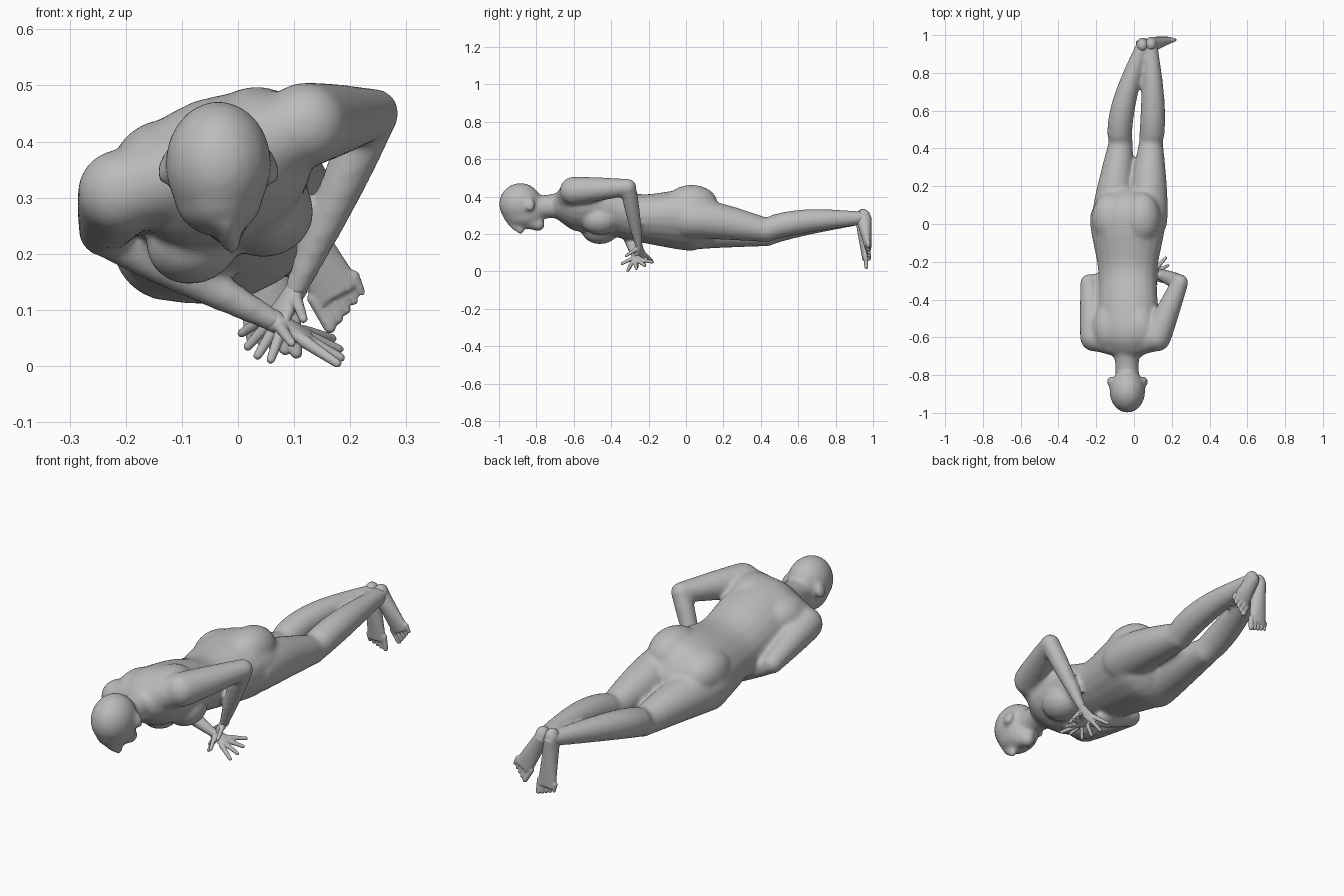
import bpy, bmesh, math
from mathutils import Vector, Matrix

cube = bpy.data.objects.get("Cube")
if cube:
    bpy.data.objects.remove(cube, do_unlink=True)

GREY = (0.5, 0.5, 0.5, 1)
skin = bpy.data.materials.new("plain_grey")
skin.use_nodes = True
skin.diffuse_color = GREY
skin.node_tree.nodes["Principled BSDF"].inputs["Base Color"].default_value = GREY

# The trunk leans to one side, so it has its own across and back directions
ROLL = math.radians(20)
UP = Vector((0, 0, 1))
ALONG = Vector((0, 1, 0))
ACROSS = Vector((math.cos(ROLL), 0, math.sin(ROLL)))
BACK = ACROSS.cross(ALONG)


def loft(bm, rings, up=UP, sides=20):
    """Closed tube through rings of (centre, half width, half depth)."""
    centres = [ring[0] for ring in rings]
    last = len(rings) - 1
    loops = []
    for i, (centre, width, depth) in enumerate(rings):
        tangent = centres[min(i + 1, last)] - centres[max(i - 1, 0)]
        side = tangent.cross(up).normalized()
        top = side.cross(tangent).normalized()
        angles = [math.tau * k / sides for k in range(sides)]
        loops.append([bm.verts.new(centre + side * width * math.cos(a) + top * depth * math.sin(a))
                      for a in angles])
    for a, b in zip(loops, loops[1:]):
        for k in range(sides):
            n = (k + 1) % sides
            bm.faces.new((a[k], a[n], b[n], b[k]))
    bm.faces.new(loops[0])
    bm.faces.new(loops[-1])


def ball(bm, centre, size, tilt=0):
    """Ellipsoid with half sizes, tilted about the body's length."""
    matrix = (Matrix.Translation(centre) @ Matrix.Rotation(-tilt, 4, "Y")
              @ Matrix.Diagonal((*size, 1)))
    bmesh.ops.create_uvsphere(bm, u_segments=20, v_segments=14, radius=1, matrix=matrix)


def limb(bm, start, end, thick, thin, bulge=0, sway=Vector(), up=UP):
    """Tapering round segment with a muscle bulge and rounded ends."""
    rings = []
    steps = 10
    for i in range(steps + 1):
        f = i / steps
        swell = math.sin(math.pi * f ** 0.7)
        radius = thick + (thin - thick) * f + bulge * swell
        rings.append((start.lerp(end, f) + sway * swell, radius, radius))
    loft(bm, rings, up)
    for centre, radius in ((start, thick), (end, thin)):
        ball(bm, centre, (radius, radius, radius))


def smooth_sections(sections, steps=4):
    """Ease between neighbouring sections with a spline."""
    pts = [Vector(s) for s in sections]
    pts = [pts[0], *pts, pts[-1]]
    for a, b, c, d in zip(pts, pts[1:], pts[2:], pts[3:]):
        for i in range(steps):
            f = i / steps
            yield b + ((c - a) * f + (a * 2 - b * 5 + c * 4 - d) * f ** 2
                       + (b * 3 - a - c * 3 + d) * f ** 3) / 2
    yield pts[-1]


def finish(bm, name, voxel, rounds):
    """Fuse overlapping parts into one soft skin."""
    bmesh.ops.recalc_face_normals(bm, faces=bm.faces[:])
    mesh = bpy.data.meshes.new(name)
    bm.to_mesh(mesh)
    bm.free()
    mesh.materials.append(skin)
    part = bpy.data.objects.new(name, mesh)
    bpy.context.collection.objects.link(part)
    fuse = part.modifiers.new("fuse", "REMESH")
    fuse.mode = "VOXEL"
    fuse.voxel_size = voxel
    fuse.use_smooth_shade = True
    soften = part.modifiers.new("soften", "SMOOTH")
    soften.factor = 0.5
    soften.iterations = rounds


def arm(bm, shoulder, elbow, wrist):
    limb(bm, Vector((-0.04, -0.63, 0.36)), shoulder, 0.085, 0.07, up=ALONG)
    limb(bm, shoulder, elbow, 0.076, 0.045, 0.002)
    limb(bm, elbow, wrist, 0.042, 0.021, 0.006, up=ALONG)


def leg(bm, hip, knee, ankle, sway):
    limb(bm, hip, knee, 0.105, 0.064, 0.008, UP * 0.01)
    limb(bm, knee, ankle, 0.062, 0.035, 0.012, sway)


def foot(name, heel, sole, outward):
    """Foot hanging from the heel, with a row of five toes."""
    bm = bmesh.new()
    forward = (sole - heel).normalized()
    across = ALONG.cross(forward).normalized() * -outward
    ball(bm, heel, (0.033, 0.038, 0.048))
    loft(bm, [(heel.lerp(sole, f), 0.032 + 0.013 * f, 0.042 - 0.022 * f)
              for f in (0, 0.25, 0.5, 0.75, 1, 1.1)], ALONG)
    for k in range(5):
        root = sole + across * (k - 2) * 0.02
        limb(bm, root, root + forward * (0.06 - 0.007 * k), 0.012, 0.011 - 0.001 * k, up=ALONG)
    finish(bm, name, 0.004, 3)


def hand(name, wrist, forward, spread):
    """Flat palm with four fanned fingers and a thumb."""
    bm = bmesh.new()
    forward, spread = forward.normalized(), spread.normalized()
    normal = forward.cross(spread)
    palm = wrist + forward * 0.055
    loft(bm, [(wrist.lerp(palm, f), 0.021 + 0.018 * f, 0.019 - 0.006 * f)
              for f in (-0.3, 0, 0.5, 1, 1.15)], normal)

    def finger(root, degrees, length):
        angle = math.radians(degrees)
        tip = root + (forward * math.cos(angle) + spread * math.sin(angle)) * length
        limb(bm, root, tip, 0.012, 0.008, up=normal)

    for k in range(4):
        finger(palm + spread * (k - 1.5) * 0.02, 22 * k - 26, 0.074)
    finger(wrist, -70, 0.085)
    finish(bm, name, 0.004, 2)


body = bmesh.new()

# Trunk from neck to crotch: position along, height, half width
trunk = [(-0.7, 0.345, 0.08), (-0.6, 0.35, 0.165), (-0.45, 0.335, 0.165),
         (-0.25, 0.285, 0.16), (0, 0.275, 0.205), (0.1, 0.265, 0.18), (0.18, 0.25, 0.08)]
loft(body, [(Vector((-0.033, y, z)), width, width * 0.77)
            for y, z, width in smooth_sections(trunk)], BACK)

# Breasts, shoulder blades and buttocks
for side in (-1, 1):
    breast = Vector((-0.045, -0.46, 0.33)) + ACROSS * side * 0.07 - BACK * 0.09
    ball(body, breast, (0.085, 0.1, 0.075), ROLL)
    blade = Vector((-0.04, -0.55, 0.35)) + ACROSS * side * 0.085 + BACK * 0.045
    ball(body, blade, (0.09, 0.12, 0.075), ROLL)
    buttock = Vector((-0.025, 0.03, 0.29)) + ACROSS * side * 0.088 + BACK * 0.045
    ball(body, buttock, (0.1, 0.14, 0.1), ROLL)

# Neck
limb(body, Vector((-0.04, -0.63, 0.355)), Vector((-0.035, -0.82, 0.34)), 0.085, 0.062, -0.01)

# Head: skull, face, jaw, nose and ears
middle = -0.035
ball(body, (middle, -0.885, 0.36), (0.095, 0.115, 0.112))
ball(body, (middle, -0.87, 0.305), (0.08, 0.11, 0.075))
limb(body, Vector((-0.027, -0.87, 0.29)), Vector((-0.02, -0.79, 0.25)), 0.06, 0.036)
limb(body, Vector((-0.02, -0.94, 0.25)), Vector((-0.012, -0.885, 0.218)), 0.014, 0.02)
for side in (-1, 1):
    ball(body, (middle + side * 0.09, -0.835, 0.355), (0.017, 0.028, 0.036), side * 0.25)

# Arms: one folded under the chest, one with its elbow raised
right_wrist = Vector((0.07, -0.27, 0.077))
left_wrist = Vector((0.1, -0.25, 0.13))
arm(body, Vector((-0.21, -0.6, 0.31)), Vector((-0.24, -0.31, 0.24)), right_wrist)
arm(body, Vector((0.12, -0.6, 0.43)), Vector((0.243, -0.31, 0.45)), left_wrist)

# Legs
right_heel = Vector((0.045, 0.945, 0.285))
left_heel = Vector((0.09, 0.95, 0.285))
leg(body, Vector((-0.12, 0.02, 0.22)), Vector((-0.07, 0.43, 0.197)), right_heel,
    Vector((-0.03, 0, 0.022)))
leg(body, Vector((0.072, 0.02, 0.28)), Vector((0.09, 0.43, 0.22)), left_heel,
    Vector((0.01, 0, 0.022)))
finish(body, "body", 0.01, 10)

# Feet and hands
foot("right_foot", right_heel, Vector((0.06, 0.96, 0.08)), -1)
foot("left_foot", left_heel, Vector((0.17, 0.972, 0.14)), 1)
hand("right_hand", right_wrist, Vector((0.88, 0.15, -0.45)), Vector((0, 1, 0.3)))
hand("left_hand", left_wrist, Vector((-0.55, 0, -0.83)), Vector((-0.4, 0.85, 0.27)))
